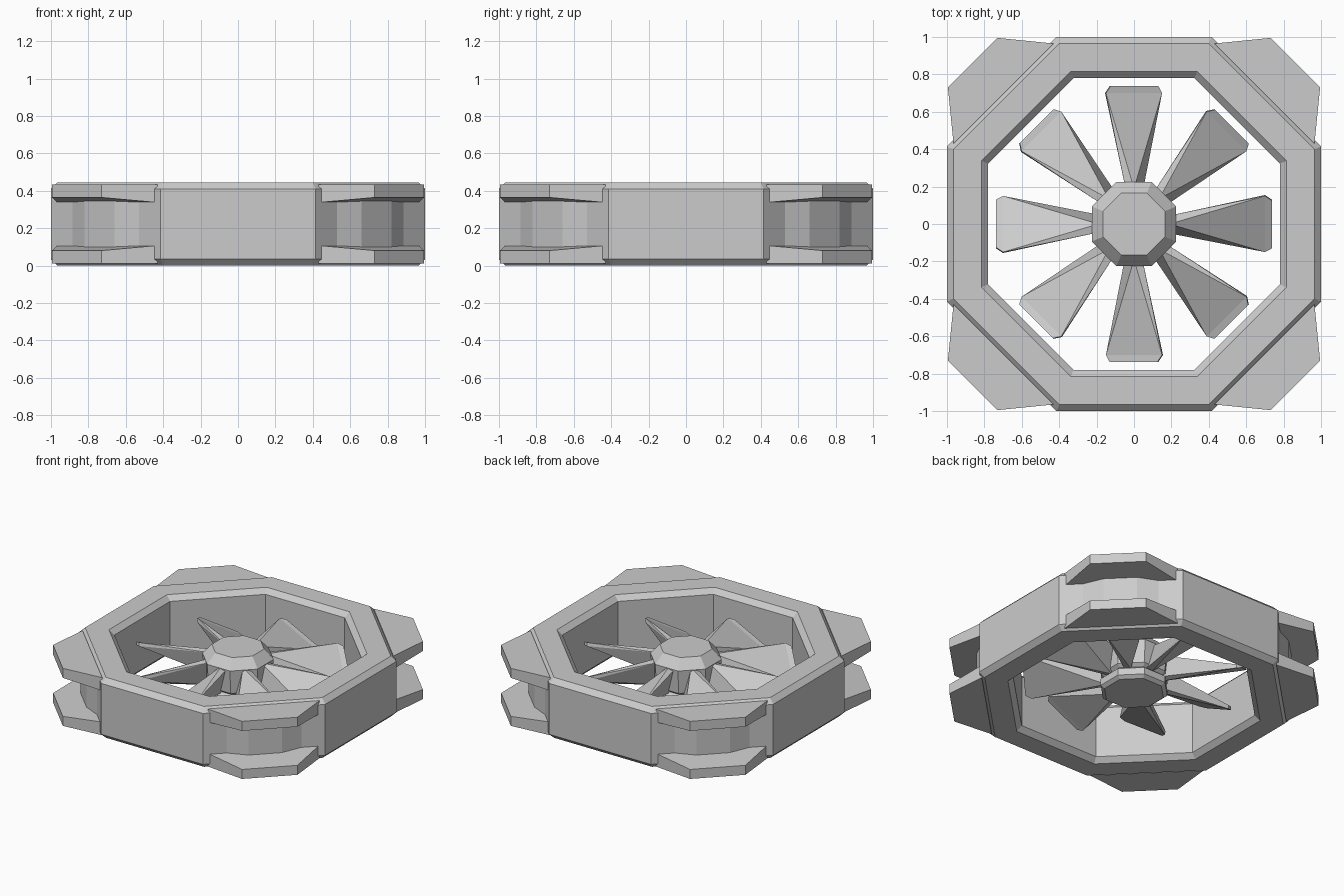
import bpy, bmesh, math
from mathutils import Matrix, Vector

if "Cube" in bpy.data.objects:
    bpy.data.objects.remove(bpy.data.objects["Cube"], do_unlink=True)

MID = 0.2225  # height of the horizontal mirror plane

grey = bpy.data.materials.new("plain grey")
grey.use_nodes = True
grey.diffuse_color = (0.6, 0.6, 0.6, 1)
grey.node_tree.nodes["Principled BSDF"].inputs["Base Color"].default_value = (0.6, 0.6, 0.6, 1)


def finish(bm, name, angle=0.0):
    """Turn a bmesh into a flat shaded object, turned about z."""
    bmesh.ops.recalc_face_normals(bm, faces=bm.faces)
    bm.transform(Matrix.Rotation(angle, 4, "Z"))
    mesh = bpy.data.meshes.new(name)
    bm.to_mesh(mesh)
    bm.free()
    mesh.materials.append(grey)
    obj = bpy.data.objects.new(name, mesh)
    bpy.context.scene.collection.objects.link(obj)
    return obj


def bridge(bm, a, b, triangles=False):
    """Join two loops of equal length."""
    n = len(a)
    for i in range(n):
        j = (i + 1) % n
        if triangles:
            bm.faces.new((a[i], a[j], b[j]))
            bm.faces.new((a[i], b[j], b[i]))
        else:
            bm.faces.new((a[i], a[j], b[j], b[i]))


def octagon_lathe(name, profile, closed):
    """Sweep (apothem, height) points around an octagon with sides square to the axes."""
    bm = bmesh.new()
    loops = []
    for apothem, z in profile:
        r = apothem / math.cos(math.pi / 8)
        angles = [math.pi / 8 + k * math.pi / 4 for k in range(8)]
        loops.append([bm.verts.new((r * math.cos(t), r * math.sin(t), z)) for t in angles])
    for a, b in zip(loops, loops[1:]):
        bridge(bm, a, b)
    if closed:
        bridge(bm, loops[-1], loops[0])
    else:
        bm.faces.new(loops[0])
        bm.faces.new(loops[-1])
    return finish(bm, name)


def prism(name, low, high, angle):
    """Solid between two matching outlines."""
    bm = bmesh.new()
    a = [bm.verts.new(p) for p in low]
    b = [bm.verts.new(p) for p in high]
    bridge(bm, a, b)
    bm.faces.new(a)
    bm.faces.new(b)
    return finish(bm, name, angle)


# Octagonal frame, chamfered inside and out
half = [(0.78, 0.41), (0.815, 0.445), (0.965, 0.445), (1.0, 0.41)]
octagon_lathe("frame", half + [(r, 2 * MID - z) for r, z in reversed(half)], True)

# Hub with bevelled cap and a groove near the base
octagon_lathe("hub", [(0.19, 0.06), (0.215, 0.08), (0.215, 0.13), (0.19, 0.15),
                      (0.215, 0.17), (0.225, 0.34), (0.165, 0.41)], False)

# Corner brackets: a bulging wall between two tapered tabs
bulge = [(0.40, 0.90), (0.52, 0.89), (0.66, 0.82), (0.82, 0.66), (0.89, 0.52), (0.90, 0.40)]
tab = [(0.43, 0.965), (0.73, 0.995), (0.995, 0.73), (0.965, 0.43)]
for k, corner in enumerate(("back_left", "back_right", "front_right", "front_left")):
    turn = k * math.pi / 2
    prism(corner + "_wall", [(x, y, 0.06) for x, y in bulge],
          [(x, y, 0.385) for x, y in bulge], turn)
    for level, sign in (("upper", 1), ("lower", -1)):
        outer = [(x, y, MID + sign * 0.212) for x, y in tab]
        inner = [(x, y, MID + sign * (0.142 if x + y > 1.5 else 0.115)) for x, y in tab]
        prism(f"{corner}_{level}_tab", inner, outer, turn)

# Twisted fan blades: (distance from axis, four section corners)
sections = [
    (0.19, [(-0.045, 0.33), (0.0, 0.34), (0.05, 0.15), (0.005, 0.14)]),
    (0.70, [(-0.155, 0.285), (-0.15, 0.31), (0.15, 0.16), (0.145, 0.135)]),
    (0.738, [(-0.13, 0.275), (-0.125, 0.297), (0.13, 0.17), (0.125, 0.148)]),
]
for k in range(8):
    bm = bmesh.new()
    loops = [[bm.verts.new(Vector((x, r, z))) for x, z in pts] for r, pts in sections]
    bridge(bm, loops[0], loops[1], triangles=True)
    bridge(bm, loops[1], loops[2])
    bm.faces.new(loops[0])
    bm.faces.new(loops[2])
    finish(bm, f"blade_{k + 1}", k * math.pi / 4)
